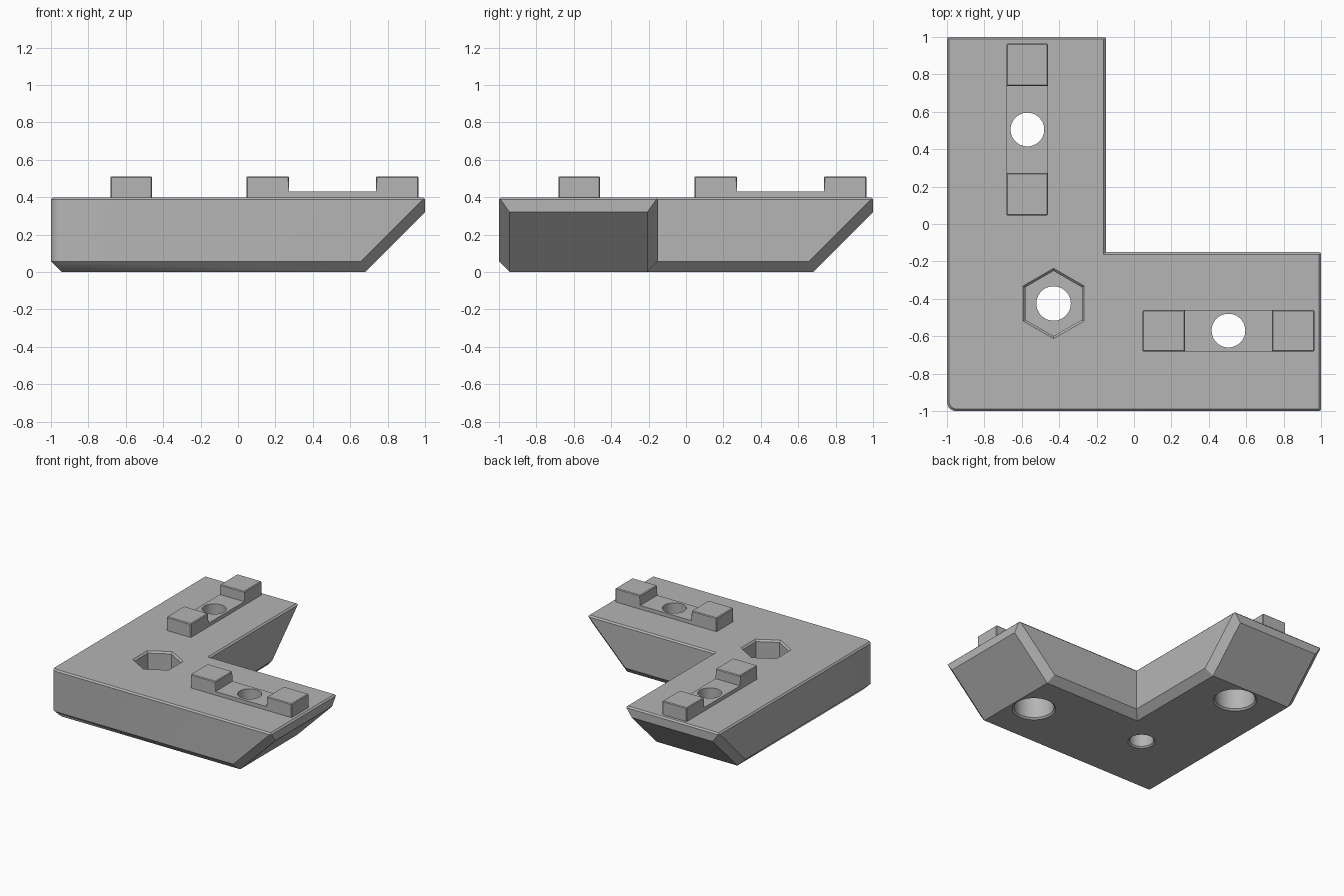
import bpy
import bmesh
from math import cos, sin, pi, sqrt, radians
from mathutils import Vector

if "Cube" in bpy.data.objects:
    bpy.data.objects.remove(bpy.data.objects["Cube"], do_unlink=True)

TOP = 0.4          # height of the bracket plate
INNER = -0.15      # inner side of each arm
CHAMFER = 0.057    # lower edge chamfer
TRIM = 0.012       # fine chamfer on the upper edge
ROUND = 0.05       # outer corner radius
SLOPE = 0.68       # where the sloped end meets the base

grey = bpy.data.materials.new("mid grey")
grey.use_nodes = True
colour = (0.46, 0.46, 0.46, 1)
grey.diffuse_color = colour
grey.node_tree.nodes["Principled BSDF"].inputs["Base Color"].default_value = colour


def make_object(name, bm):
    bmesh.ops.recalc_face_normals(bm, faces=bm.faces[:])
    mesh = bpy.data.meshes.new(name)
    bm.to_mesh(mesh)
    bm.free()
    mesh.materials.append(grey)
    obj = bpy.data.objects.new(name, mesh)
    bpy.context.scene.collection.objects.link(obj)
    return obj


def swap_xy(verts):
    for v in verts:
        v.co.x, v.co.y = v.co.y, v.co.x


def cut(bm, normal, distance, fill=True):
    """Keep the part of a convex solid where normal . p <= distance."""
    n = Vector(normal)
    bmesh.ops.bisect_plane(bm, geom=bm.verts[:] + bm.edges[:] + bm.faces[:], dist=1e-5,
                           plane_co=n * (distance / n.length_squared), plane_no=n,
                           clear_outer=True)
    rim = [e for e in bm.edges if e.is_boundary]
    if fill and rim:
        bmesh.ops.contextual_create(bm, geom=rim)


def bracket_body():
    # One arm as a block, trimmed by planes
    bm = bmesh.new()
    bmesh.ops.create_cube(bm, size=1)
    for v in bm.verts:
        v.co = (v.co.x * 2, -1 if v.co.y < 0 else INNER, 0 if v.co.z < 0 else TOP)

    # Upright sides, including the rounded outer corner
    sides = [(0, 1, INNER)]
    for i in range(3, 7):
        a = i * pi / 12
        sides.append((-cos(a), -sin(a), (1 - ROUND) * (cos(a) + sin(a)) + ROUND))
    for x, y, d in sides:
        cut(bm, (x, y, 0), d)
        cut(bm, (x, y, -1), d - CHAMFER)
        cut(bm, (x, y, 1), d + TOP - TRIM)

    # Sloped end with its chamfered edges
    r = sqrt(2)
    cut(bm, (1, 0, 1), 1 + TOP - TRIM)
    cut(bm, (1, 0, -1), SLOPE)
    cut(bm, (1, -r, -1), SLOPE + r * (1 - CHAMFER))
    cut(bm, (1, r, -1), SLOPE + r * (INNER - CHAMFER))

    # Mitre the arm and mirror it into the L shape
    cut(bm, (-1, 1, 0), 0, fill=False)
    copy = bmesh.ops.duplicate(bm, geom=bm.verts[:] + bm.edges[:] + bm.faces[:])
    swap_xy([g for g in copy["geom"] if isinstance(g, bmesh.types.BMVert)])
    bmesh.ops.remove_doubles(bm, verts=bm.verts[:], dist=1e-4)
    bmesh.ops.recalc_face_normals(bm, faces=bm.faces[:])
    bmesh.ops.dissolve_limit(bm, angle_limit=0.02, verts=bm.verts[:], edges=bm.edges[:])
    return make_object("bracket_body", bm)


def locating_key(name, swapped):
    # Saddle profile with a raised block at each end
    low, mid, high = TOP - 0.01, 0.43, 0.512
    profile = [(0.045, low), (0.965, low), (0.965, high), (0.738, high),
               (0.738, mid), (0.273, mid), (0.273, high), (0.045, high)]
    bm = bmesh.new()
    face = bm.faces.new([bm.verts.new((x, -0.682, z)) for x, z in profile])
    new = bmesh.ops.extrude_face_region(bm, geom=[face])["geom"]
    for v in new:
        if isinstance(v, bmesh.types.BMVert):
            v.co.y = -0.46
    bmesh.ops.recalc_face_normals(bm, faces=bm.faces[:])
    edges = [e for e in bm.edges if e.calc_face_angle_signed() > 0.1
             and max(v.co.z for v in e.verts) > mid + 0.01]
    bmesh.ops.bevel(bm, geom=edges, offset=0.006, segments=1, affect='EDGES')
    if swapped:
        swap_xy(bm.verts)
    return make_object(name, bm)


def turned_cutter(name, centre, profile, sides):
    """Stack of regular rings given as (radius, height)."""
    bm = bmesh.new()
    rings = []
    for radius, z in profile:
        rings.append([bm.verts.new((centre[0] + radius * cos(pi / 2 + 2 * pi * i / sides),
                                    centre[1] + radius * sin(pi / 2 + 2 * pi * i / sides), z))
                      for i in range(sides)])
    for a, b in zip(rings, rings[1:]):
        for i in range(sides):
            j = (i + 1) % sides
            bm.faces.new((a[i], a[j], b[j], b[i]))
    bm.faces.new(rings[0])
    bm.faces.new(rings[-1])
    obj = make_object(name, bm)
    obj.hide_render = True
    return obj


def activate(obj):
    bpy.ops.object.select_all(action='DESELECT')
    obj.select_set(True)
    bpy.context.view_layer.objects.active = obj


def subtract(obj, cutter):
    mod = obj.modifiers.new("hole", 'BOOLEAN')
    mod.operation = 'DIFFERENCE'
    mod.solver = 'EXACT'
    mod.object = cutter
    activate(obj)
    bpy.ops.object.modifier_apply(modifier=mod.name)


body = bracket_body()
parts = [body]
cutters = []

# Keys, each with a screw hole and a wide bore from below
screw = [(0.174, -0.01), (0.151, 0.013), (0.151, 0.27), (0.09, 0.27), (0.09, 0.6)]
for name, swapped, centre in (("side_key", False, (0.505, -0.57)),
                              ("back_key", True, (-0.57, 0.505))):
    key = locating_key(name, swapped)
    cutter = turned_cutter(name + "_screw_cutter", centre, screw, 48)
    subtract(body, cutter)
    subtract(key, cutter)
    parts.append(key)
    cutters.append(cutter)

# Corner bolt hole with a hexagonal nut pocket
corner = (-0.43, -0.425)
bolt = [(0.113, -0.01), (0.092, 0.011), (0.092, 0.6)]
nut = [(0.174, 0.17), (0.174, TOP - 0.014), (0.2, TOP + 0.012)]
for name, profile, sides in (("nut_pocket_cutter", nut, 6), ("bolt_cutter", bolt, 48)):
    cutter = turned_cutter(name, corner, profile, sides)
    subtract(body, cutter)
    cutters.append(cutter)

for cutter in cutters:
    bpy.data.objects.remove(cutter, do_unlink=True)

for part in parts:
    activate(part)
    bpy.ops.object.shade_smooth_by_angle(angle=radians(20))
